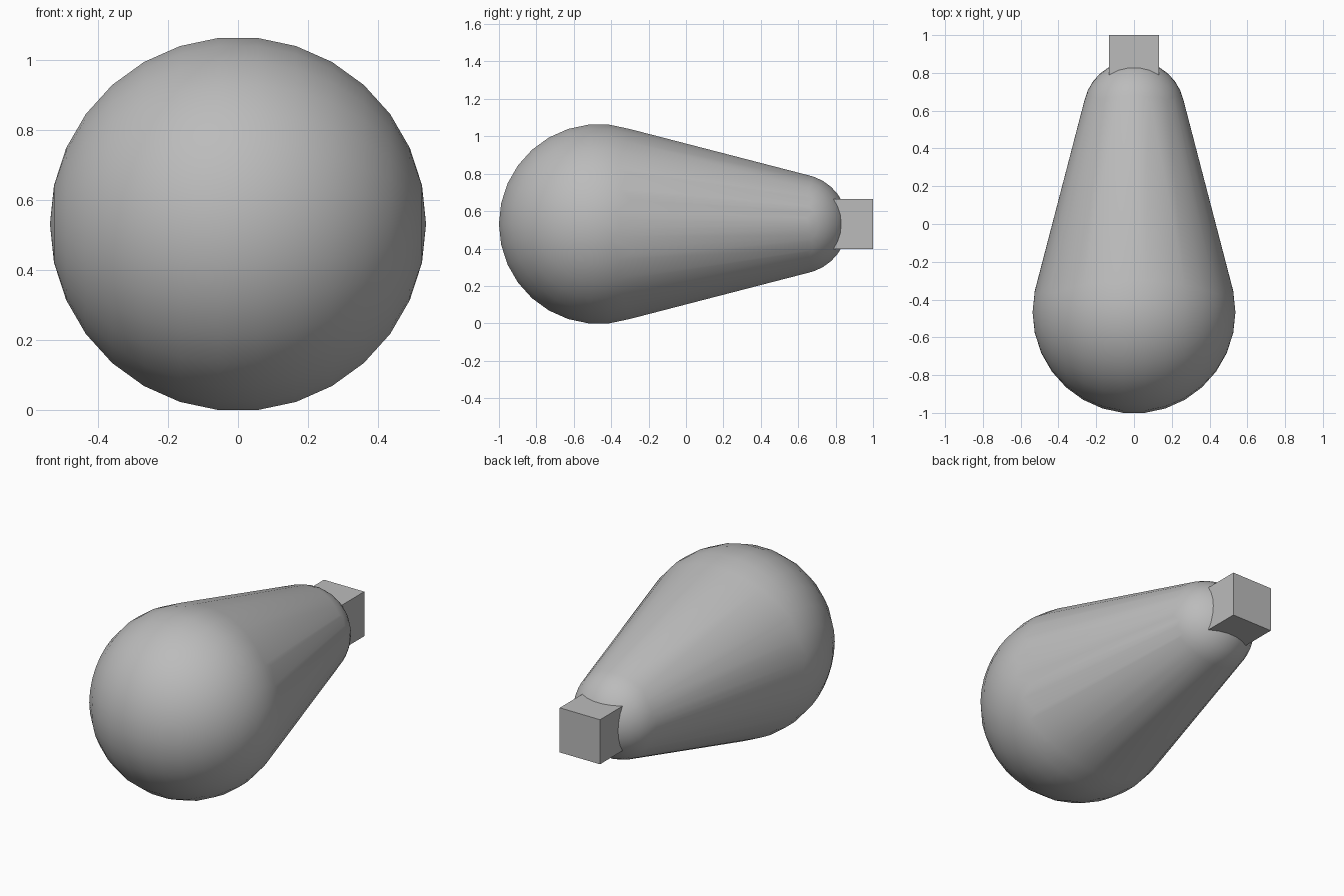
import bpy
import bmesh
import math
from mathutils import Matrix, Vector

if "Cube" in bpy.data.objects:
    bpy.data.objects.remove(bpy.data.objects["Cube"], do_unlink=True)

# Single grey material
GREY = (0.5, 0.5, 0.5, 1.0)
grey = bpy.data.materials.new("plain grey")
grey.use_nodes = True
grey.diffuse_color = GREY
grey.node_tree.nodes["Principled BSDF"].inputs["Base Color"].default_value = GREY

AXIS_Z = 0.531
BIG_R = 0.537
SMALL_R = BIG_R / 2


def finish(bm, name, smooth):
    bmesh.ops.recalc_face_normals(bm, faces=bm.faces)
    for face in bm.faces:
        face.smooth = smooth
    mesh = bpy.data.meshes.new(name)
    bm.to_mesh(mesh)
    bm.free()
    mesh.materials.append(grey)
    obj = bpy.data.objects.new(name, mesh)
    bpy.context.collection.objects.link(obj)
    return obj


# Tapered body: a skin stretched tightly over a large and a small ball
bm = bmesh.new()
for y, radius in ((-0.466, BIG_R), (0.597, SMALL_R)):
    place = Matrix.Translation((0, y, AXIS_Z)) @ Matrix.Rotation(math.pi / 2, 4, "Y")
    bmesh.ops.create_uvsphere(bm, u_segments=30, v_segments=15, radius=radius, matrix=place)
bmesh.ops.delete(bm, geom=bm.edges[:] + bm.faces[:], context="EDGES_FACES")
if not bm.verts:
    raise RuntimeError("body points missing")
bmesh.ops.convex_hull(bm, input=bm.verts[:])
inner = [v for v in bm.verts if not v.link_faces]
bmesh.ops.delete(bm, geom=inner, context="VERTS")
bmesh.ops.join_triangles(bm, faces=bm.faces[:], angle_face_threshold=math.radians(1),
                         angle_shape_threshold=math.pi)
finish(bm, "tapered_body", True)

# Square block set into the narrow end
bm = bmesh.new()
side = SMALL_R * 0.99
bmesh.ops.create_cube(bm, size=side)
bmesh.ops.translate(bm, verts=bm.verts, vec=Vector((0, 1 - side / 2, AXIS_Z)))
finish(bm, "end_block", False)
